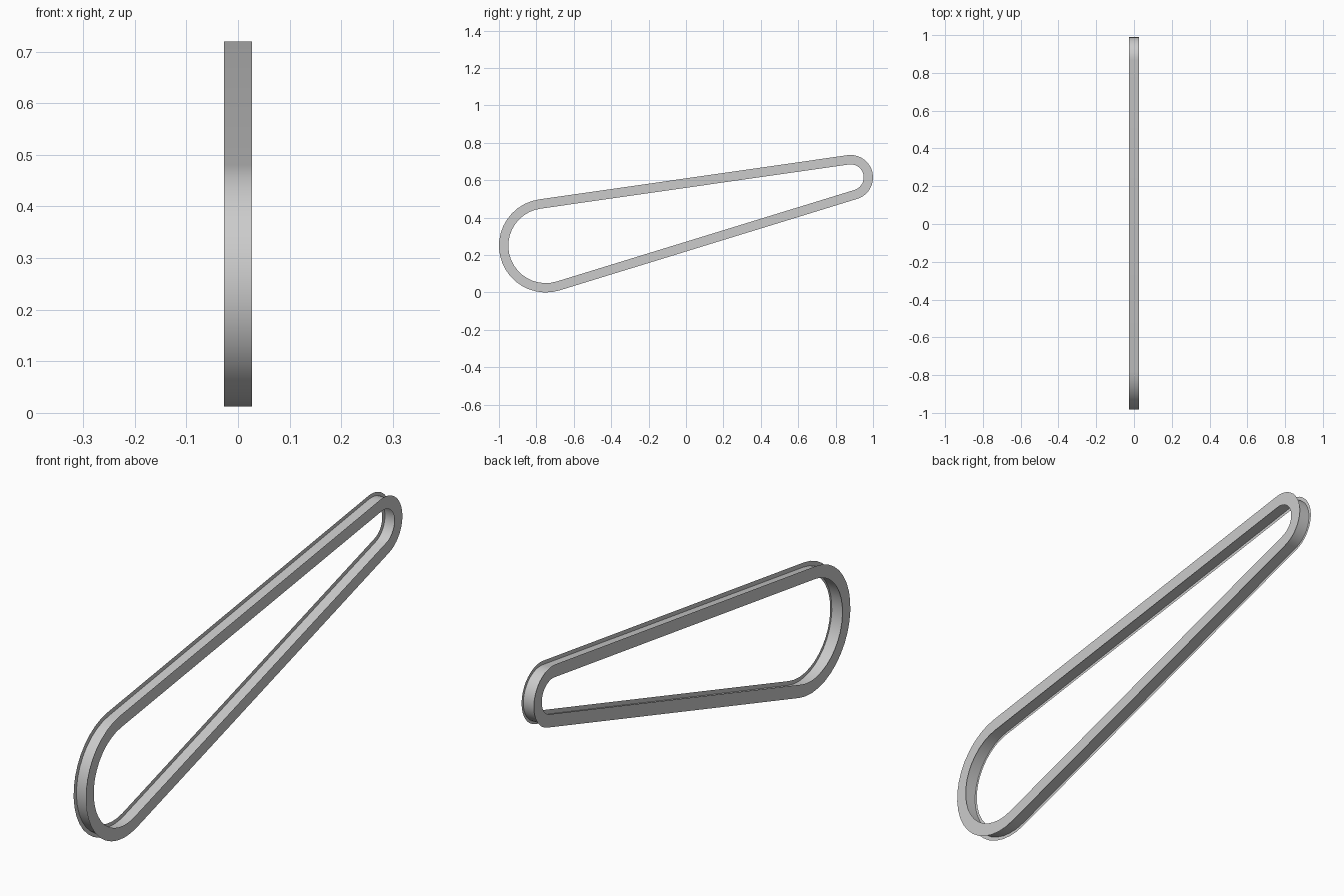
import bpy, bmesh
from math import atan2, asin, hypot, sin, cos, pi

if "Cube" in bpy.data.objects:
    bpy.data.objects.remove(bpy.data.objects["Cube"])

SEG = 20
HALF = 0.027


def belt_path(big, small):
    """Closed (y, z) outline wrapped round two circles given as (y, z, radius)."""
    dy, dz = small[0] - big[0], small[1] - big[1]
    axis = atan2(dz, dy)
    lean = asin((big[2] - small[2]) / hypot(dy, dz))
    up = axis + pi / 2 - lean
    low = axis - pi / 2 + lean
    pts = []
    for (cy, cz, r), a0, a1 in ((big, up, low + 2 * pi), (small, low, up)):
        for i in range(SEG + 1):
            a = a0 + (a1 - a0) * i / SEG
            pts.append((cy + r * cos(a), cz + r * sin(a)))
    return pts


def shrink(circles, d):
    return [(y, z, r - d) for y, z, r in circles]


def add_loop(bm, path, x):
    return [bm.verts.new((x, y, z)) for y, z in path]


def bridge(bm, a, b):
    n = len(a)
    for i in range(n):
        j = (i + 1) % n
        bm.faces.new((a[i], a[j], b[j], b[i]))


def finish(bm, name):
    mesh = bpy.data.meshes.new(name)
    bm.to_mesh(mesh)
    bm.free()
    obj = bpy.data.objects.new(name, mesh)
    bpy.context.collection.objects.link(obj)
    bpy.context.view_layer.objects.active = obj
    obj.select_set(True)
    bpy.ops.object.shade_smooth_by_angle()
    obj.select_set(False)


# Paper-thin side plates
plate = [(-0.75, 0.25, 0.25), (0.88, 0.615, 0.12)]
for name, x in (("left_plate", -HALF), ("right_plate", HALF)):
    bm = bmesh.new()
    outer = add_loop(bm, belt_path(*plate), x)
    inner = add_loop(bm, belt_path(*shrink(plate, 0.05)), x)
    if x > 0:
        bridge(bm, inner, outer)
    else:
        bridge(bm, outer, inner)
    finish(bm, name)

# Recessed belt core between the plates: outward and inward facing strips
core = [(-0.747, 0.2475, 0.235), (0.882, 0.613, 0.107)]
bm = bmesh.new()
for depth, side in ((0.0, 1), (0.022, -1)):
    path = belt_path(*shrink(core, depth))
    bridge(bm, add_loop(bm, path, -HALF * side), add_loop(bm, path, HALF * side))
bmesh.ops.reverse_faces(bm, faces=bm.faces[:])
finish(bm, "belt_core")
